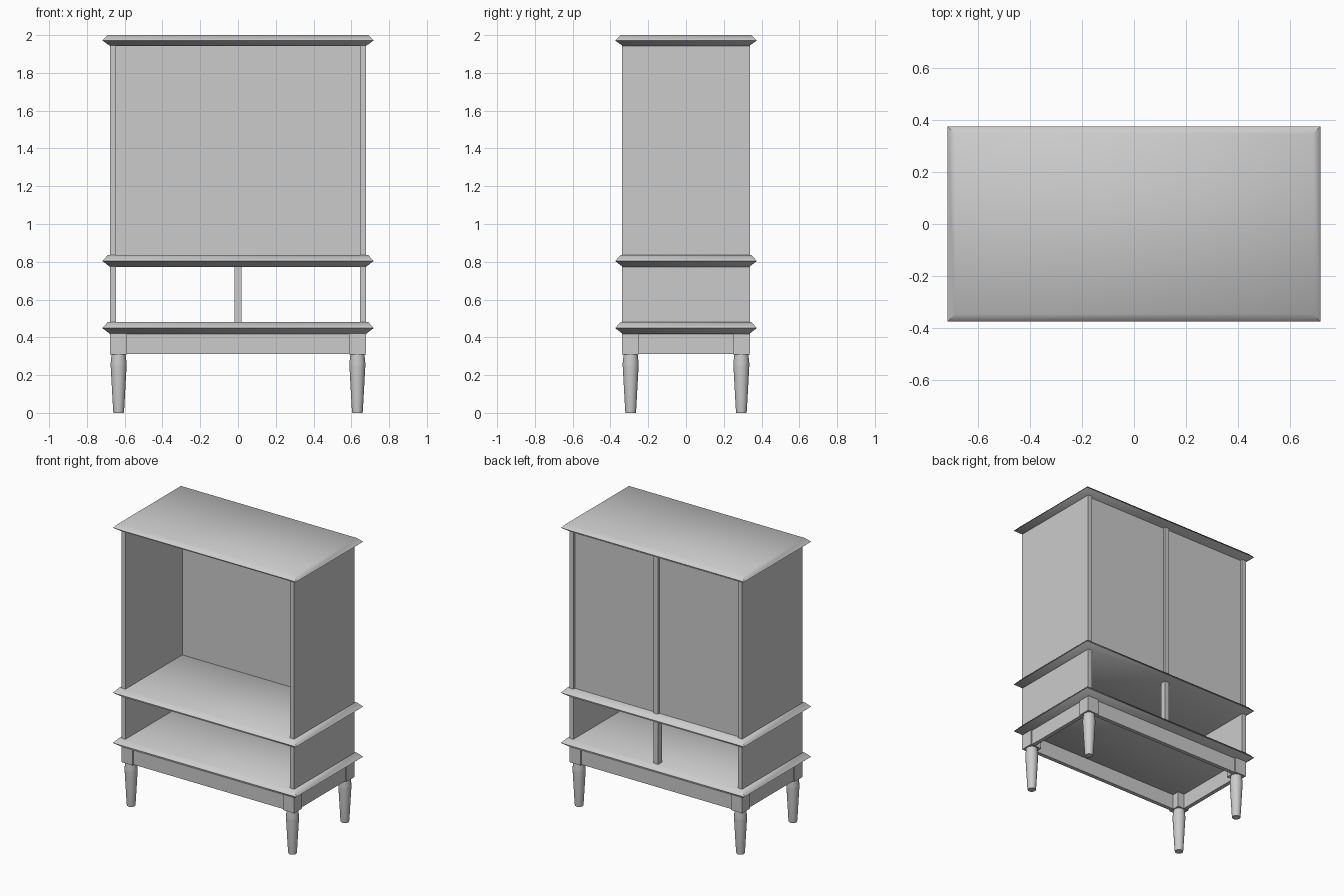
import bpy, bmesh
from math import cos, sin, pi, radians

old = bpy.data.objects.get("Cube")
if old:
    bpy.data.objects.remove(old)

grey = bpy.data.materials.new("plain grey")
grey.use_nodes = True
colour = (0.6, 0.6, 0.6, 1)
grey.diffuse_color = colour
grey.node_tree.nodes["Principled BSDF"].inputs["Base Color"].default_value = colour


def finish(name, bm):
    bmesh.ops.recalc_face_normals(bm, faces=bm.faces)
    mesh = bpy.data.meshes.new(name)
    bm.to_mesh(mesh)
    bm.free()
    mesh.materials.append(grey)
    obj = bpy.data.objects.new(name, mesh)
    bpy.context.collection.objects.link(obj)
    return obj


def box(name, x, y, z):
    """Box from (min, max) pairs."""
    bm = bmesh.new()
    bmesh.ops.create_cube(bm, size=1)
    for v in bm.verts:
        for i, (lo, hi) in enumerate((x, y, z)):
            v.co[i] = lo if v.co[i] < 0 else hi
    return finish(name, bm)


def loft(name, rings):
    """Skin a stack of rings and cap both ends."""
    bm = bmesh.new()
    loops = [[bm.verts.new(p) for p in ring] for ring in rings]
    n = len(loops[0])
    for a, b in zip(loops, loops[1:]):
        for i in range(n):
            j = (i + 1) % n
            bm.faces.new((a[i], a[j], b[j], b[i]))
    bm.faces.new(loops[0])
    bm.faces.new(loops[-1])
    return finish(name, bm)


def smooth(obj, angle):
    bpy.ops.object.select_all(action='DESELECT')
    obj.select_set(True)
    bpy.context.view_layer.objects.active = obj
    bpy.ops.object.shade_smooth_by_angle(angle=radians(angle))


# Boards with a pointed edge moulding
def board(name, bottom, top):
    middle = (bottom + top) / 2
    rings = []
    for inset, z in ((0.04, bottom), (0, middle), (0.028, top)):
        w, d = 0.718 - inset, 0.375 - inset
        rings.append([(-w, -d, z), (w, -d, z), (w, d, z), (-w, d, z)])
    smooth(loft(name, rings), 60)


board("top_board", 1.943, 2.0)
board("middle_shelf", 0.773, 0.835)
board("lower_shelf", 0.418, 0.48)

# Side panels, back panels and centre posts
LOWER, UPPER = (0.475, 0.778), (0.83, 1.948)
for label, z in (("lower", LOWER), ("upper", UPPER)):
    for side, s in (("left", 1), ("right", -1)):
        x = sorted((s * 0.645, s * 0.677))
        box(f"{label}_{side}_side_panel", x, (-0.338, 0.338), z)
    box(f"{label}_back_post", (-0.019, 0.019), (0.298, 0.338), z)
for side, s in (("left", 1), ("right", -1)):
    box(f"{side}_back_panel", sorted((s * 0.015, s * 0.65)), (0.298, 0.322), UPPER)

# Apron rails between the corner blocks
for s, end in ((-1, "front"), (1, "back")):
    box(f"{end}_apron", (-0.6, 0.6), sorted((s * 0.3, s * 0.328)), (0.312, 0.425))
for s, side in ((1, "left"), (-1, "right")):
    box(f"{side}_apron", sorted((s * 0.639, s * 0.667)), (-0.26, 0.26), (0.312, 0.425))

# Corner blocks and tapered turned legs
LEG = ((0.027, 0), (0.029, 0.012), (0.035, 0.12), (0.042, 0.245), (0.042, 0.265), (0.037, 0.312))
for sy, end in ((-1, "front"), (1, "back")):
    for sx, side in ((1, "left"), (-1, "right")):
        box(f"{end}_{side}_corner_block", sorted((sx * 0.588, sx * 0.677)),
            sorted((sy * 0.249, sy * 0.338)), (0.31, 0.425))
        cx, cy = sx * 0.632, sy * 0.293
        rings = [[(cx + r * cos(k * pi / 12), cy + r * sin(k * pi / 12), z) for k in range(24)]
                 for r, z in LEG]
        smooth(loft(f"{end}_{side}_leg", rings), 40)
